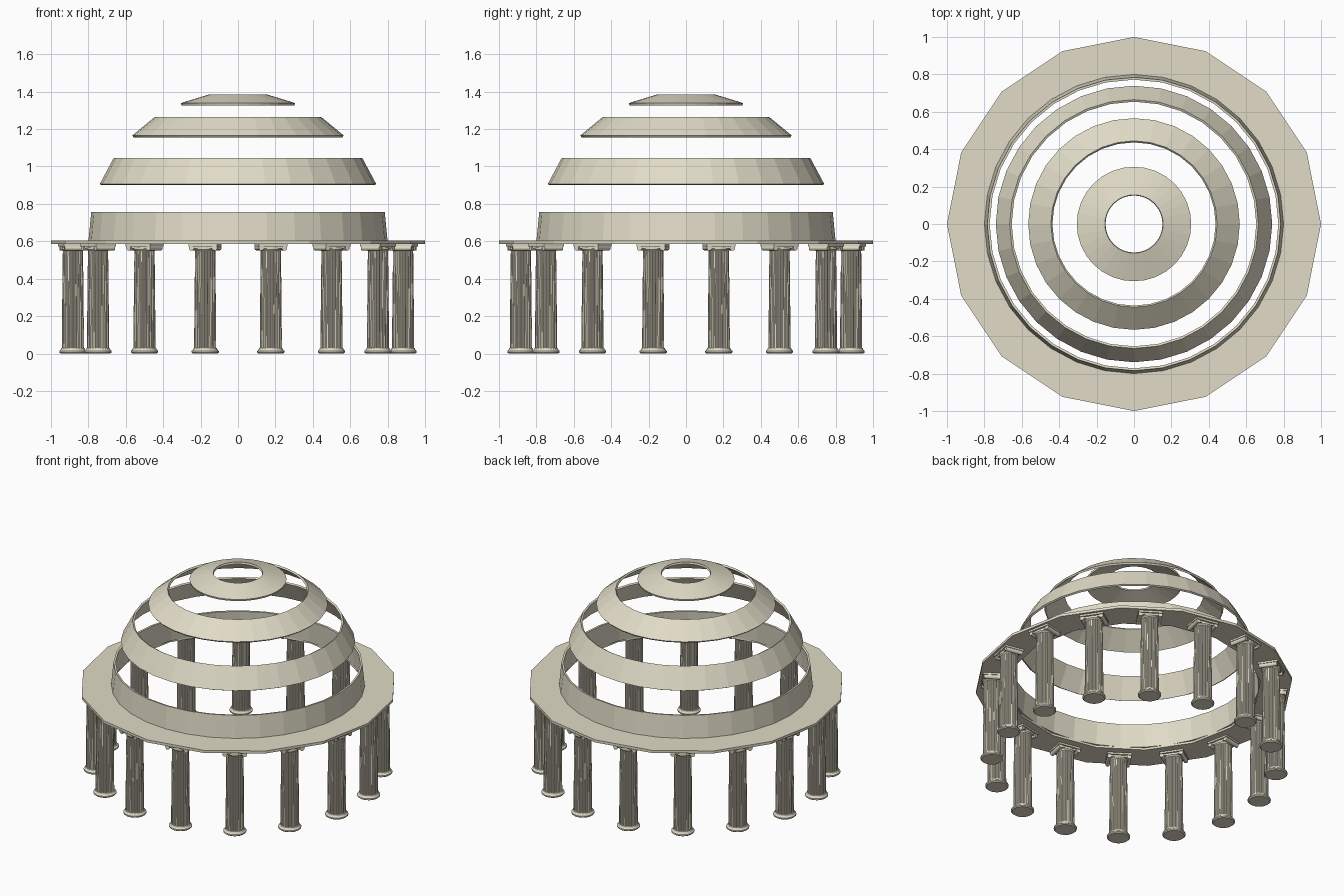
import bpy, bmesh, math
from mathutils import Matrix

if "Cube" in bpy.data.objects:
    bpy.data.objects.remove(bpy.data.objects["Cube"])

stone = bpy.data.materials.new("stone")
stone.diffuse_color = (0.75, 0.71, 0.57, 1)
stone.use_nodes = True
stone.node_tree.nodes["Principled BSDF"].inputs["Base Color"].default_value = stone.diffuse_color


def finish(bm, name):
    bmesh.ops.recalc_face_normals(bm, faces=bm.faces)
    me = bpy.data.meshes.new(name)
    bm.to_mesh(me)
    bm.free()
    me.materials.append(stone)
    ob = bpy.data.objects.new(name, me)
    bpy.context.collection.objects.link(ob)
    return ob


def bridge(bm, rings, closed):
    n = len(rings[0])
    pairs = list(zip(rings, rings[1:]))
    if closed:
        pairs.append((rings[-1], rings[0]))
    for a, b in pairs:
        for i in range(n):
            j = (i + 1) % n
            bm.faces.new((a[i], a[j], b[j], b[i]))
    if not closed:
        bm.faces.new(rings[0])
        bm.faces.new(rings[-1])


def lathe(bm, profile, sides, closed=False, flute=None):
    """Spin (radius, z) points; flute(i) scales the radius per side."""
    rings = []
    for r, z in profile:
        ring = []
        for i in range(sides):
            a = math.tau * i / sides
            k = r * (flute(i) if flute else 1)
            ring.append(bm.verts.new((k * math.cos(a), k * math.sin(a), z)))
        rings.append(ring)
    bridge(bm, rings, closed)


# Sixteen-sided entablature ring
bm = bmesh.new()
lathe(bm, [(0.8, 0.585), (1, 0.585), (1, 0.603), (0.8, 0.603)], 16, True)
finish(bm, "entablature_ring")

# Dome bands: alternate latitude strips of a 32 x 16 sphere, thickened inward
R, BASE, T = 0.8, 0.6, 0.013
step = math.radians(11.25)
for k in range(4):
    lo, hi = 2 * k * step, (2 * k + 1) * step
    mid = (lo + hi) / 2
    dr, dz = -T * math.cos(mid), -T * math.sin(mid)
    outer = [(R * math.cos(a), BASE + R * math.sin(a)) for a in (lo, hi)]
    inner = [(r + dr, z + dz) for r, z in reversed(outer)]
    bm = bmesh.new()
    lathe(bm, outer + inner, 32, True)
    finish(bm, f"dome_band_{k + 1}")

# Column, built at the origin with x pointing outward
bm = bmesh.new()
# rounded base
lathe(bm, [(0.066, 0), (0.073, 0.006), (0.073, 0.014), (0.066, 0.02),
           (0.062, 0.03)], 24)
# fluted shaft
depth = (1.0, 1.0, 0.91, 0.91)
lathe(bm, [(0.059, 0.028), (0.058, 0.2), (0.054, 0.562)], 80,
      flute=lambda i: depth[i % 4])
# neck below the capital
lathe(bm, [(0.054, 0.548), (0.06, 0.556), (0.06, 0.57)], 24)
# capital block and slab
for size, z in (((0.105, 0.12, 0.014), 0.568), ((0.13, 0.155, 0.013), 0.5795)):
    bmesh.ops.create_cube(bm, size=1, matrix=Matrix.Translation((0, 0, z))
                          @ Matrix.Diagonal((*size, 1)))
# scroll rolls
for s in (-1, 1):
    bmesh.ops.create_cone(bm, cap_ends=True, segments=16, radius1=0.014,
                          radius2=0.014, depth=0.118,
                          matrix=Matrix.Translation((0, s * 0.063, 0.564))
                          @ Matrix.Rotation(math.pi / 2, 4, 'Y'))
column = finish(bm, "column_01")

# Sixteen columns centred under the ring's straight sides
for i in range(16):
    a = math.tau * (i + 0.5) / 16
    ob = column if i == 0 else column.copy()
    if i:
        ob.name = f"column_{i + 1:02d}"
        bpy.context.collection.objects.link(ob)
    ob.location = (0.9 * math.cos(a), 0.9 * math.sin(a), 0)
    ob.rotation_euler = (0, 0, a)
